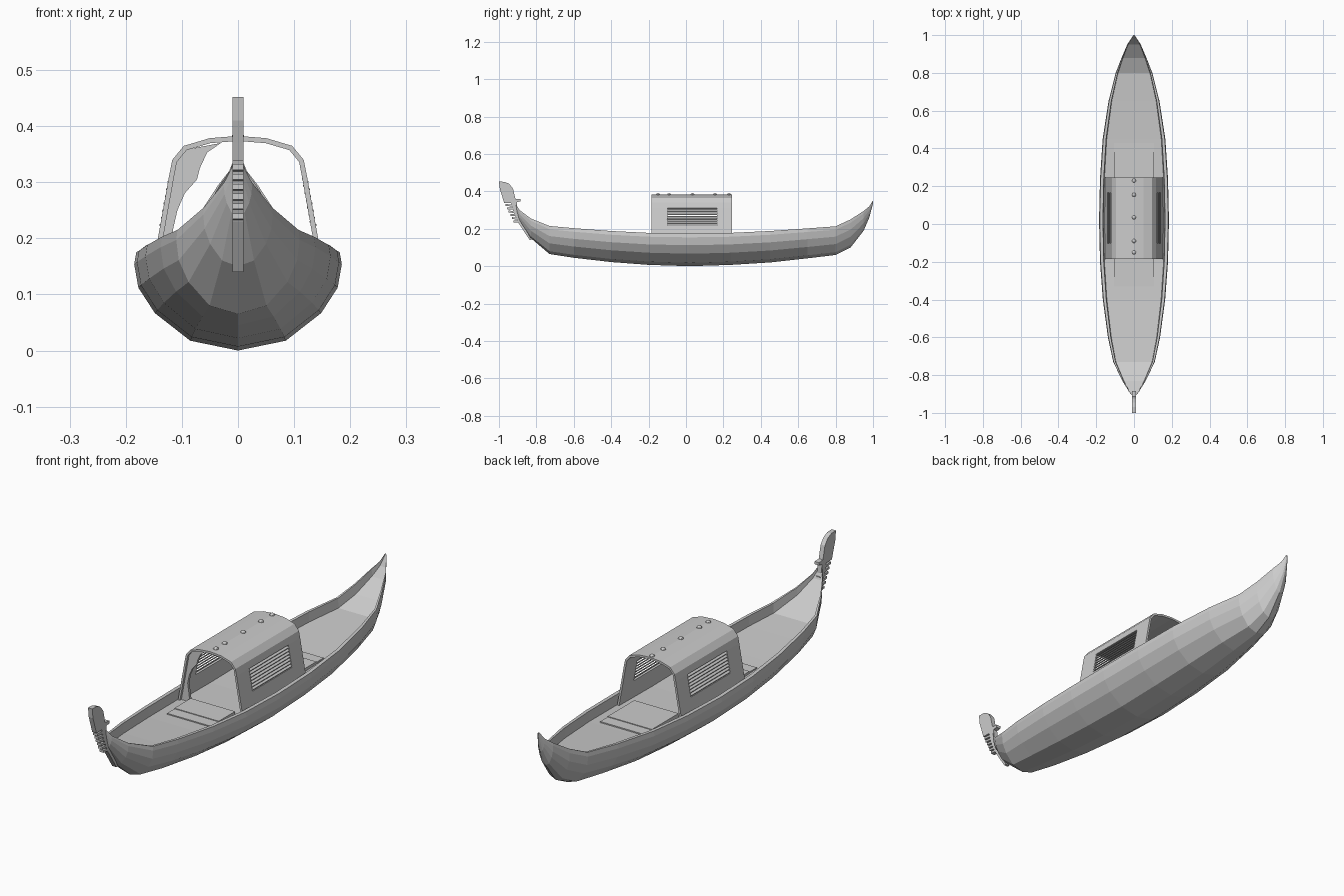
import bpy, bmesh, math
from mathutils import Matrix

if "Cube" in bpy.data.objects:
    bpy.data.objects.remove(bpy.data.objects["Cube"])


def make(name, verts, faces, thick=0):
    me = bpy.data.meshes.new(name)
    me.from_pydata(verts, [], faces)
    bm = bmesh.new()
    bm.from_mesh(me)
    bmesh.ops.recalc_face_normals(bm, faces=bm.faces)
    bm.to_mesh(me)
    bm.free()
    ob = bpy.data.objects.new(name, me)
    bpy.context.collection.objects.link(ob)
    if thick:
        mod = ob.modifiers.new("thickness", 'SOLIDIFY')
        mod.thickness = thick
        mod.offset = 0
    return ob


def prism(name, pts, axis, a, b):
    """Extrude a 2D outline along x (outline y,z) or y (outline x,z)."""
    n = len(pts)
    if axis == 'x':
        v = [(d, p, q) for d in (a, b) for p, q in pts]
    else:
        v = [(p, d, q) for d in (a, b) for p, q in pts]
    f = [tuple(range(n)), tuple(range(2 * n - 1, n - 1, -1))]
    f += [(i, (i + 1) % n, n + (i + 1) % n, n + i) for i in range(n)]
    return make(name, v, f)


def box(name, x0, x1, y0, y1, z0, z1):
    return prism(name, [(y0, z0), (y1, z0), (y1, z1), (y0, z1)], 'x', x0, x1)


# Hull stations: y, keel z, sheer z, half width
stations = [
    (-.915, .315, .34, .004), (-.89, .24, .30, .025), (-.83, .15, .255, .062),
    (-.73, .065, .215, .11), (-.6, .045, .203, .138), (-.4, .022, .188, .165),
    (-.2, .007, .178, .18), (.02, 0, .175, .185), (.24, .007, .178, .18),
    (.45, .02, .188, .166), (.65, .042, .202, .135), (.8, .06, .213, .097),
    (.88, .1, .25, .066), (.95, .19, .295, .036), (.98, .26, .32, .016),
    (1.0, .335, .352, .003)]
# Outer section as fractions of half width and height
section = [(0, 0), (.46, .10), (.80, .38), (.96, .64), (1, .88), (.98, 1)]
verts, faces = [], []
for y, zk, zs, w in stations:
    h = zs - zk
    d = min(.042, .3 * h)
    half = [(u * w, zk + t * h) for u, t in section]
    half += [(w * .89, zs), (w * .87, zs - d)]
    ring = half + [(0, zs - d)] + [(-x, z) for x, z in reversed(half[1:])]
    verts += [(x, y, z) for x, z in ring]
n = len(verts) // len(stations)
for s in range(len(stations) - 1):
    for i in range(n):
        j = (i + 1) % n
        faces.append((s * n + i, s * n + j, s * n + n + j, s * n + n + i))
faces += [tuple(range(n)), tuple(range(len(verts) - n, len(verts)))]
make("hull", verts, faces)

# Cabin shell: arch profile swept along y, window cells left open
right = [(.151, .13), (.135, .218), (.1185, .31), (.113, .338), (.094, .361), (.05, .374)]
arch = right + [(0, .378)] + [(-x, z) for x, z in reversed(right)]
rows = [-.185, -.1, .165, .245]
m = len(arch)
verts = [(x, y, z) for y in rows for x, z in arch]
faces = [(r * m + i, r * m + i + 1, r * m + m + i + 1, r * m + m + i)
         for r in range(3) for i in range(m - 1)
         if not (r == 1 and i in (1, m - 3))]
make("cabin", verts, faces, .009)

# Window slats on both sides
for side in (-1, 1):
    for k in range(7):
        z = .225 + k * .0128
        x = .135 - (z - .218) * .18
        prism("window_slat", [(side * (x - .006), z + .003), (side * (x + .006), z - .003),
                              (side * (x + .006), z), (side * (x - .006), z + .006)],
              'y', -.102, .167)

# Gathered curtain at the cabin front
prism("curtain", [(-.147, .135), (-.112, .335), (-.093, .358), (-.03, .37), (-.055, .353),
                  (-.068, .325), (-.073, .305), (-.095, .28), (-.108, .25),
                  (-.116, .215), (-.105, .135)], 'y', -.175, -.163)

# Roof knobs
for y in (.23, .155, .035, -.09, -.15):
    bm = bmesh.new()
    bmesh.ops.create_uvsphere(bm, u_segments=8, v_segments=6, radius=.011,
                              matrix=Matrix.Translation((0, y, .382))
                              @ Matrix.Diagonal((1, 1, .75, 1)))
    me = bpy.data.meshes.new("roof_knob")
    bm.to_mesh(me)
    bm.free()
    bpy.context.collection.objects.link(bpy.data.objects.new("roof_knob", me))

# Seats and steps inside
box("rear_seat", -.105, .105, .2, .38, .12, .153)
box("rear_step", -.105, .105, .38, .43, .12, .15)
box("front_seat", -.105, .105, -.28, -.17, .12, .15)
box("front_step", -.105, .105, -.33, -.28, .12, .147)

# Bow iron: curved blade running down the stem
blade = [(-1, .452), (-.97, .451), (-.945, .44), (-.925, .415), (-.912, .36),
         (-.885, .358), (-.885, .346), (-.905, .343), (-.9, .29), (-.88, .235), (-.825, .14),
         (-.836, .14), (-.895, .23), (-.922, .29), (-.935, .338), (-.972, .338),
         (-.982, .37), (-.995, .41)]
prism("bow_iron", blade, 'x', -.01, .01)

# Bow iron teeth
for k in range(6):
    z = .322 - k * .0175
    y = -.965 + k * .0085
    prism("iron_tooth", [(y, z), (y + .055, z - .004), (y + .055, z + .006), (y, z + .01)],
          'x', -.01, .01)
